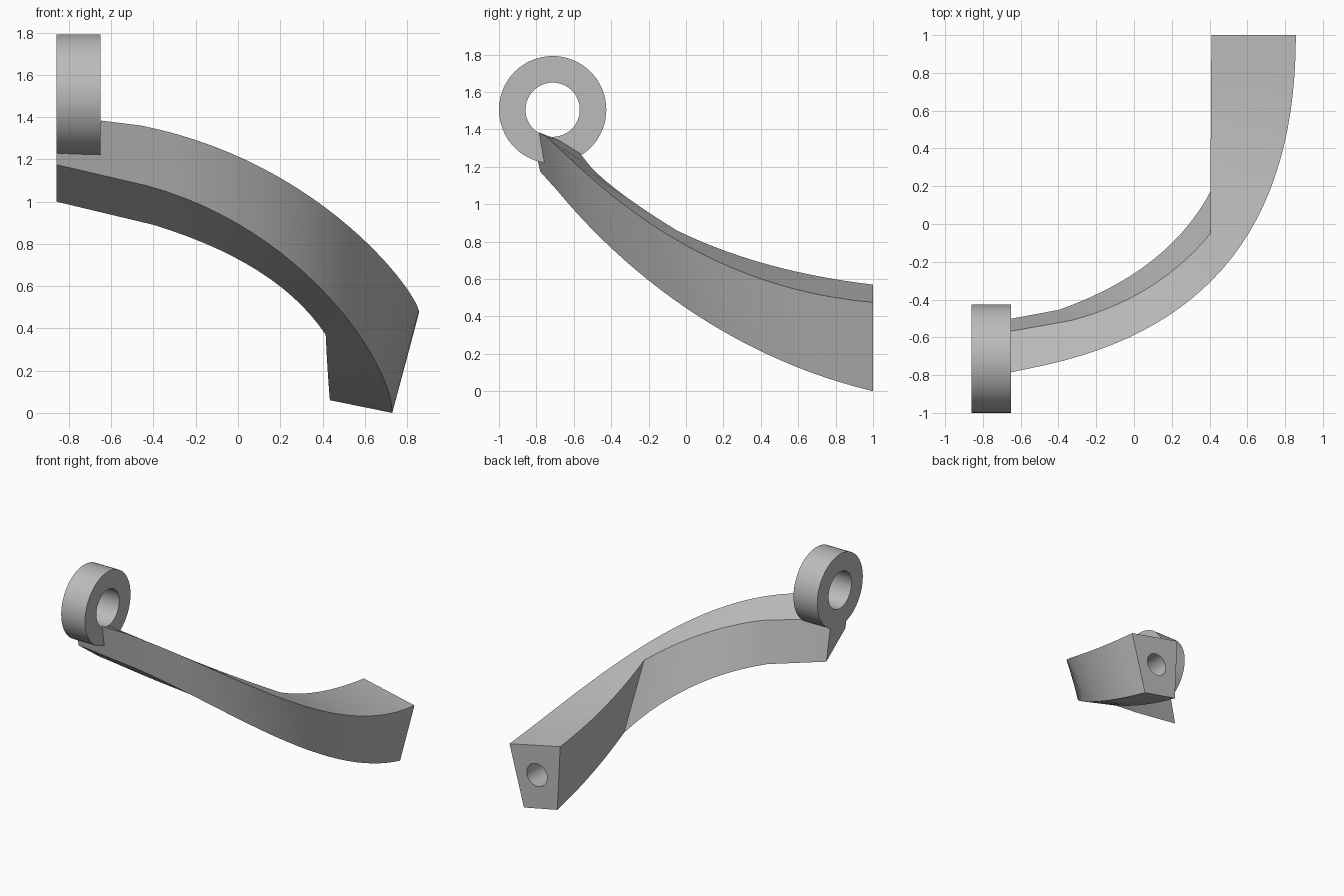
import bpy
import bmesh
import math
from mathutils import Vector, Matrix

if "Cube" in bpy.data.objects:
    bpy.data.objects.remove(bpy.data.objects["Cube"])

grey = bpy.data.materials.new("plain grey")
grey.use_nodes = True
colour = (0.5, 0.5, 0.5, 1)
grey.diffuse_color = colour
grey.node_tree.nodes["Principled BSDF"].inputs["Base Color"].default_value = colour

STEPS = 14
RING_Y, RING_Z = -0.713, 1.505
RING_MIN, RING_MAX = -0.86, -0.65


def make_object(name, bm):
    bmesh.ops.recalc_face_normals(bm, faces=bm.faces)
    mesh = bpy.data.meshes.new(name)
    bm.to_mesh(mesh)
    bm.free()
    mesh.materials.append(grey)
    obj = bpy.data.objects.new(name, mesh)
    bpy.context.collection.objects.link(obj)
    return obj


def bezier(points, t):
    pts = [Vector(p) for p in points]
    while len(pts) > 1:
        pts = [a.lerp(b, t) for a, b in zip(pts, pts[1:])]
    return pts[0]


def outer_edge(start, curve, split):
    # One smooth curve, sampled so that its split lines up with the inner corner
    first = [bezier(curve, split * i / STEPS) for i in range(STEPS)]
    second = [bezier(curve, split + (1 - split) * i / STEPS) for i in range(STEPS + 1)]
    return [Vector(start)] + first + second


def inner_edge(start, curve, tail):
    first = [bezier(curve, i / STEPS) for i in range(STEPS)]
    second = [bezier(tail, i / STEPS) for i in range(STEPS + 1)]
    return [Vector(start)] + first + second


def cylinder(name, radius, depth, centre, axis):
    bm = bmesh.new()
    turn = Matrix.Rotation(math.pi / 2, 4, axis)
    bmesh.ops.create_cone(bm, cap_ends=True, segments=64, radius1=radius, radius2=radius,
                          depth=depth, matrix=Matrix.Translation(centre) @ turn)
    return make_object(name, bm)


def cut(obj, cutter):
    cutter.hide_render = True
    mod = obj.modifiers.new("cut", 'BOOLEAN')
    mod.operation = 'DIFFERENCE'
    mod.solver = 'EXACT'
    mod.object = cutter
    bpy.context.view_layer.objects.active = obj
    bpy.ops.object.modifier_apply(modifier=mod.name)
    bpy.data.objects.remove(cutter)


# Curved arm: four long edges joined by skin
top_outer = outer_edge((-0.86, -0.83, 1.41),
                       [(-0.46, -0.745, 1.36), (0.4, -0.55, 1.19),
                        (0.857, 0, 0.56), (0.857, 1, 0.475)], 0.5)
bottom_outer = outer_edge((-0.86, -0.78, 1.175),
                          [(-0.43, -0.69, 1.075), (0.32, -0.52, 0.87),
                           (0.73, 0.04, 0.23), (0.73, 1, 0)], 0.58)
bottom_inner = inner_edge((-0.86, -0.54, 1.0),
                          [(-0.4, -0.455, 0.89), (0.19, -0.25, 0.71), (0.415, 0.19, 0.37)],
                          [(0.415, 0.19, 0.37), (0.425, 0.55, 0.17), (0.435, 1, 0.06)])
top_inner = inner_edge((-0.86, -0.605, 1.32),
                       [(-0.33, -0.51, 1.2), (0.125, -0.39, 1.07), (0.405, -0.05, 0.86)],
                       [(0.405, -0.05, 0.86), (0.405, 0.4, 0.64), (0.41, 1, 0.57)])

bm = bmesh.new()
sections = [[bm.verts.new(p) for p in section]
            for section in zip(top_outer, bottom_outer, bottom_inner, top_inner)]
for a, b in zip(sections, sections[1:]):
    for i in range(4):
        j = (i + 1) % 4
        bm.faces.new((a[i], a[j], b[j], b[i]))
bm.faces.new(sections[0])
bm.faces.new(sections[-1])
arm = make_object("curved_arm", bm)

# Clear the ring opening and drill the blind hole in the far end
width = RING_MAX - RING_MIN
middle = (RING_MIN + RING_MAX) / 2
cut(arm, cylinder("ring_cutter", 0.146, width + 0.001, (middle, RING_Y, RING_Z), 'Y'))
cut(arm, cylinder("end_hole_cutter", 0.09, 0.8, (0.615, 1, 0.29), 'X'))

# Mounting ring
ring = cylinder("mounting_ring", 0.287, width, (middle, RING_Y, RING_Z), 'Y')
cut(ring, cylinder("bore_cutter", 0.145, width * 2, (middle, RING_Y, RING_Z), 'Y'))

# Smooth curved walls, keep edges sharp
bpy.ops.object.select_all(action='DESELECT')
for obj in (arm, ring):
    obj.select_set(True)
bpy.context.view_layer.objects.active = arm
bpy.ops.object.shade_smooth_by_angle(angle=math.radians(25))
